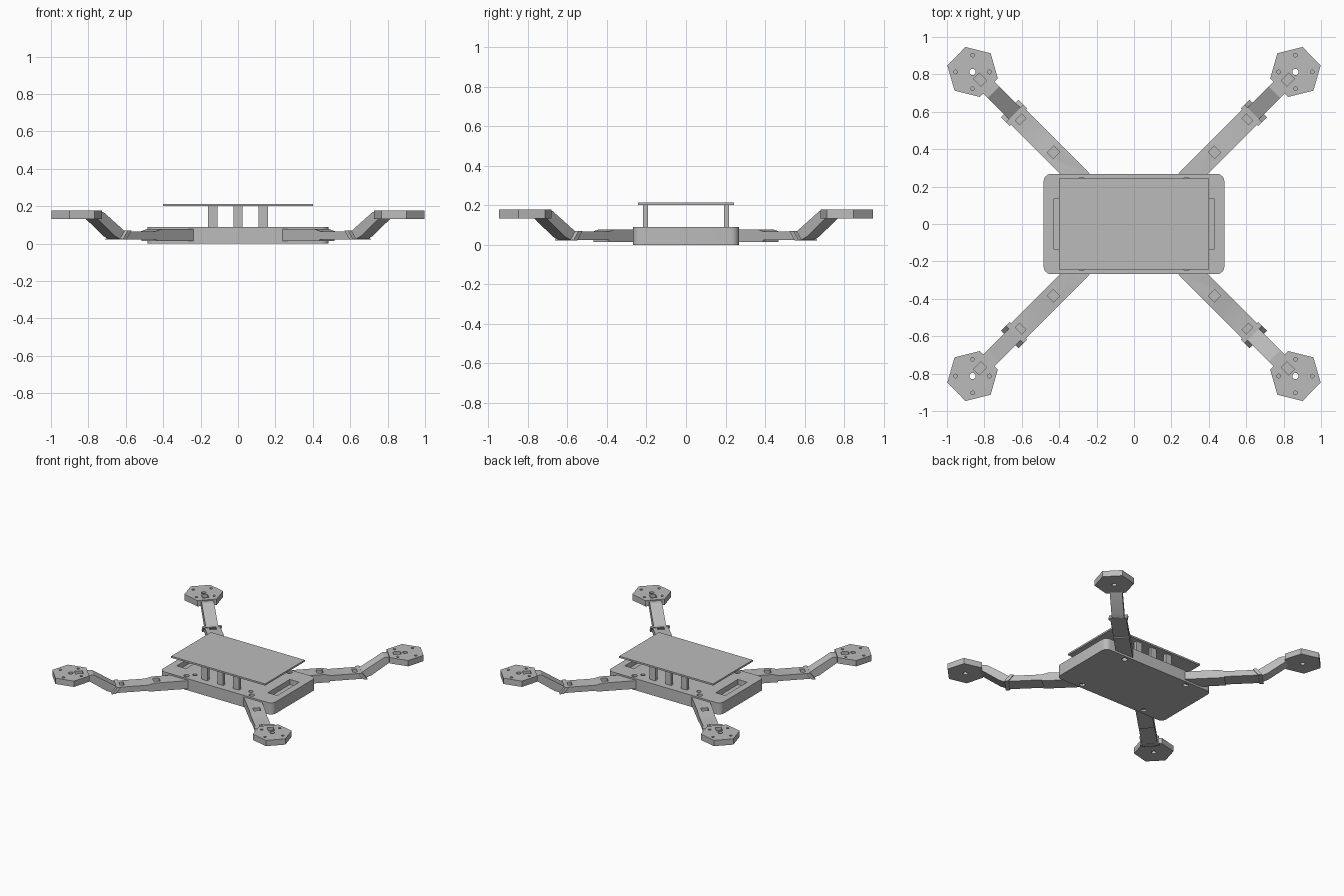
import bpy, bmesh
from math import cos, sin, pi, radians
from mathutils import Matrix, Vector

cube = bpy.data.objects.get("Cube")
if cube:
    bpy.data.objects.remove(cube, do_unlink=True)

grey = bpy.data.materials.new("light grey plastic")
grey.use_nodes = True
COLOUR = (0.5, 0.5, 0.5, 1)
grey.diffuse_color = COLOUR
grey.node_tree.nodes["Principled BSDF"].inputs["Base Color"].default_value = COLOUR


def finish(name, bm):
    bmesh.ops.recalc_face_normals(bm, faces=bm.faces)
    mesh = bpy.data.meshes.new(name)
    bm.to_mesh(mesh)
    bm.free()
    mesh.materials.append(grey)
    obj = bpy.data.objects.new(name, mesh)
    bpy.context.collection.objects.link(obj)
    return obj


def prism(name, points, low, high):
    """Vertical prism over a flat outline."""
    bm = bmesh.new()
    face = bm.faces.new([bm.verts.new((x, y, low)) for x, y in points])
    top = bmesh.ops.extrude_face_region(bm, geom=[face])["geom"]
    moved = [v for v in top if isinstance(v, bmesh.types.BMVert)]
    bmesh.ops.translate(bm, verts=moved, vec=(0, 0, high - low))
    return finish(name, bm)


def box(name, x0, x1, y0, y1, z0, z1):
    return prism(name, [(x0, y0), (x1, y0), (x1, y1), (x0, y1)], z0, z1)


def ring(x, y, radius, sides, turn=0):
    angles = [turn + 2 * pi * i / sides for i in range(sides)]
    return [(x + radius * cos(a), y + radius * sin(a)) for a in angles]


def rounded(hx, hy, r, steps=6):
    points = []
    for i, (sx, sy) in enumerate([(1, 1), (-1, 1), (-1, -1), (1, -1)]):
        for k in range(steps + 1):
            a = pi / 2 * (i + k / steps)
            points.append((sx * (hx - r) + r * cos(a), sy * (hy - r) + r * sin(a)))
    return points


def cut(obj, cutters):
    for cutter in cutters:
        cutter.hide_render = True
        mod = obj.modifiers.new("cut", "BOOLEAN")
        mod.operation = "DIFFERENCE"
        mod.solver = "EXACT"
        mod.object = cutter
    bpy.context.view_layer.update()
    graph = bpy.context.evaluated_depsgraph_get()
    mesh = bpy.data.meshes.new_from_object(obj.evaluated_get(graph))
    obj.modifiers.clear()
    obj.data = mesh
    for cutter in cutters:
        bpy.data.objects.remove(cutter, do_unlink=True)


def four_corners(obj):
    """Mirror a part into all four corners."""
    base = obj.name
    for label, sx, sy in [("back_right", -1, 1), ("front_left", 1, -1), ("front_right", -1, -1)]:
        mesh = obj.data.copy()
        mesh.transform(Matrix.Diagonal((sx, sy, 1, 1)))
        if sx * sy < 0:
            mesh.flip_normals()
        copy = bpy.data.objects.new(base + "_" + label, mesh)
        bpy.context.collection.objects.link(copy)
    obj.name = base + "_back_left"


# Main body with end slots and screw holes
body = prism("body", rounded(0.483, 0.268, 0.04), 0, 0.09)
cutters = []
for sx in (-1, 1):
    ends = sorted((sx * 0.35, sx * 0.43))
    cutters.append(box("slot_cutter", *ends, -0.135, 0.135, 0.05, 0.2))
    for sy in (-1, 1):
        cutters.append(prism("screw_cutter", ring(sx * 0.28, sy * 0.23, 0.02, 20), -0.1, 0.2))
        cutters.append(prism("peg_cutter", ring(sx * 0.24, sy * 0.185, 0.016, 20), 0.05, 0.2))
cut(body, cutters)

# Upper plate on six posts
box("top_plate", -0.402, 0.402, -0.243, 0.243, 0.2, 0.213)
for x in (-0.135, 0, 0.135):
    for y in (-0.205, 0.205):
        box("plate_post", x - 0.025, x + 0.025, y - 0.013, y + 0.013, 0.085, 0.203)

# Arm parts are laid along +x, then turned onto the diagonal
DIAGONAL = Matrix.Rotation(radians(45), 4, "Z") @ Matrix.Translation((0, -0.033, 0))


def side_profile(name, points, width):
    """Extrude a lengthwise side profile across the arm."""
    obj = prism(name, points, -width / 2, width / 2)
    obj.data.transform(Matrix.Rotation(radians(90), 4, "X"))
    return obj


def place(obj):
    obj.data.transform(DIAGONAL)
    four_corners(obj)


# Flat inner arm: thicker root, thin outer length, sloped end
arm = side_profile("inner_arm", [(0.36, 0.015), (0.64, 0.015), (0.64, 0.023), (0.905, 0.023),
                                 (0.865, 0.066), (0.645, 0.066), (0.6, 0.078), (0.36, 0.078)], 0.112)
cut(arm, [box("pocket_cutter", s - 0.023, s + 0.023, -0.025, 0.025, 0.04, 0.2)
          for s in (0.576, 0.831)])
place(arm)

# Collar around the joint
place(side_profile("arm_collar", [(0.878, 0.021), (0.906, 0.021), (0.868, 0.069),
                                  (0.84, 0.069)], 0.134))

# Rising strut
strut = side_profile("rising_strut", [(0.86, 0.062), (0.9, 0.024), (0.94, 0.04), (1.085, 0.14),
                                      (1.085, 0.17), (1.03, 0.17)], 0.088)
place(strut)

# Hexagonal motor mount
MX, MY = 0.863, 0.813
mount = prism("motor_mount", ring(MX, MY, 0.139, 6, radians(14)), 0.133, 0.178)
cutters = [prism("shaft_cutter", ring(MX, MY, 0.017, 20), 0, 0.3)]
for dx, dy in [(1, 0), (-1, 0), (0, 1), (0, -1)]:
    cutters.append(prism("bolt_cutter", ring(MX + dx * 0.09, MY + dy * 0.09, 0.01, 14), 0.15, 0.3))
slot = box("wire_cutter", -0.085, -0.03, -0.022, 0.022, 0.155, 0.3)
slot.data.transform(Matrix.Translation((MX, MY, 0)) @ Matrix.Rotation(radians(45), 4, "Z"))
cutters.append(slot)
cut(mount, cutters)
four_corners(mount)

# Flat faces with smooth round corners and holes
bpy.ops.object.select_all(action="DESELECT")
for obj in bpy.context.scene.objects:
    if obj.type == "MESH" and obj.data.materials and obj.data.materials[0] == grey:
        obj.select_set(True)
        bpy.context.view_layer.objects.active = obj
bpy.ops.object.shade_smooth_by_angle(angle=radians(28))
